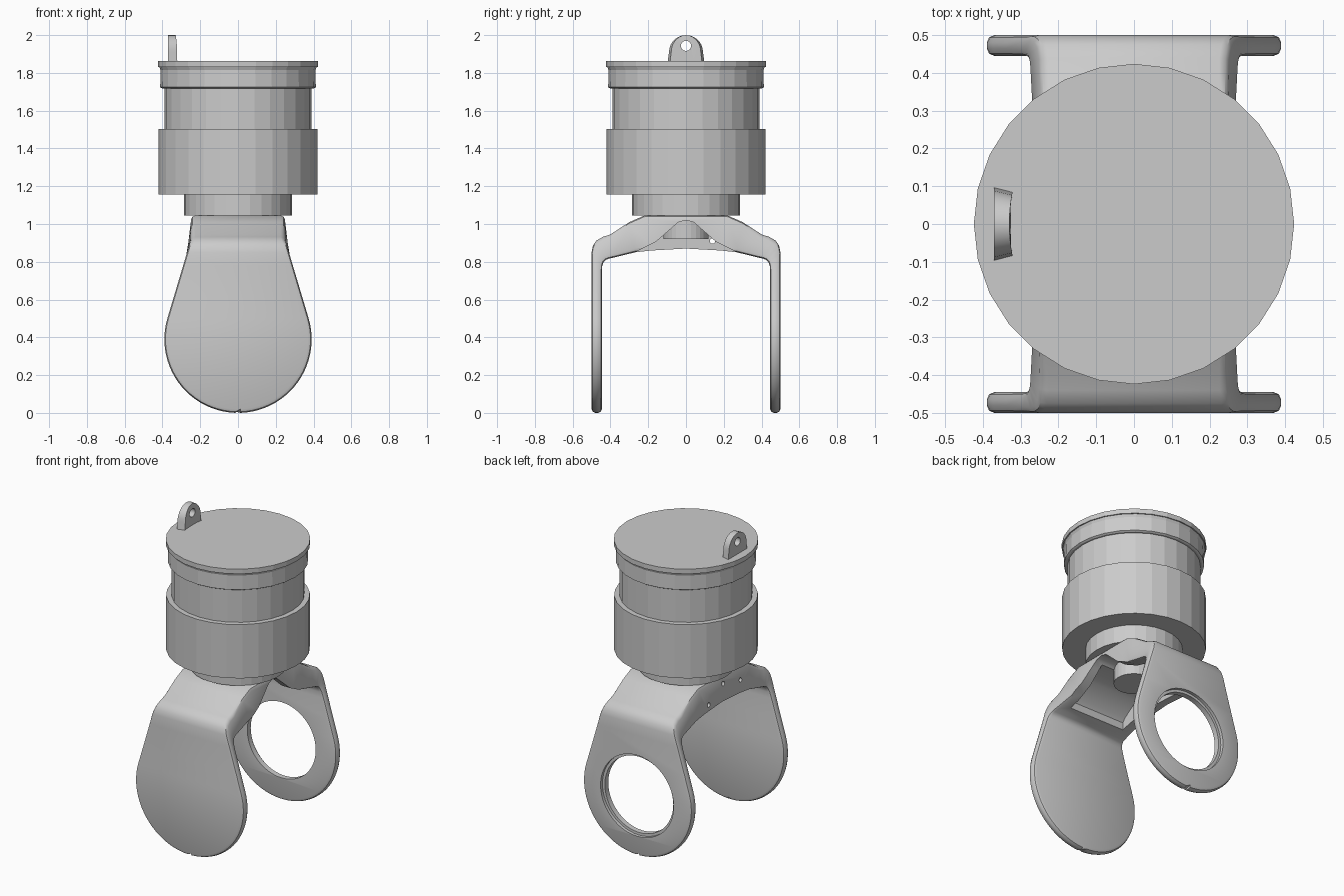
import bpy, bmesh
from math import radians, sin, cos, pi
from mathutils import Vector

default = bpy.data.objects.get("Cube")
if default:
    bpy.data.objects.remove(default, do_unlink=True)


def loft(name, rings):
    """Closed solid through equal rings of points, capped at both ends."""
    bm = bmesh.new()
    loops = [[bm.verts.new(p) for p in ring] for ring in rings]
    for low, high in zip(loops, loops[1:]):
        for i in range(len(low)):
            j = (i + 1) % len(low)
            bm.faces.new((low[i], low[j], high[j], high[i]))
    bm.faces.new(reversed(loops[0]))
    bm.faces.new(loops[-1])
    if bm.calc_volume(signed=True) < 0:
        bmesh.ops.reverse_faces(bm, faces=bm.faces)
    mesh = bpy.data.meshes.new(name)
    bm.to_mesh(mesh)
    bm.free()
    obj = bpy.data.objects.new(name, mesh)
    bpy.context.collection.objects.link(obj)
    return obj


def prism(name, points, axis, start, end):
    """Outline pushed along x or y; the outline's second value is z."""
    if axis == "x":
        return loft(name, [[(t, a, b) for a, b in points] for t in (start, end)])
    return loft(name, [[(a, t, b) for a, b in points] for t in (start, end)])


def lathe(name, profile, sides=28):
    """Turned part from (radius, z) points."""
    turns = [2 * pi * i / sides for i in range(sides)]
    return loft(name, [[(r * cos(t), r * sin(t), z) for t in turns] for r, z in profile])


def arc(ca, cb, r, first, last, count):
    step = (last - first) / count
    return [(ca + r * cos(radians(first + step * i)), cb + r * sin(radians(first + step * i)))
            for i in range(count + 1)]


def circle(ca, cb, r, count):
    return arc(ca, cb, r, 0, 360, count)[:-1]


def mirrored(half):
    """Mirror an outline whose ends may lie on the centre line."""
    return half + [(-a, b) for a, b in reversed(half) if abs(a) > 1e-6]


def cut(obj, cutter):
    mod = obj.modifiers.new("Cut", "BOOLEAN")
    mod.operation, mod.solver, mod.object = "DIFFERENCE", "EXACT", cutter
    bpy.context.view_layer.objects.active = obj
    bpy.ops.object.modifier_apply(modifier=mod.name)
    bpy.data.objects.remove(cutter, do_unlink=True)


def smooth(obj, angle):
    bpy.ops.object.select_all(action="DESELECT")
    obj.select_set(True)
    bpy.context.view_layer.objects.active = obj
    bpy.ops.object.shade_smooth_by_angle(angle=radians(angle))


# Forked bracket: rounded sections swept up an arm and over the bridge
CORNER = [(.02, 0), (.006, .006), (0, .02)]
RADIUS = .39


def half_width(z):
    return max(.246, .374 - .298 * (z - .5))


def section(outer, inner, outer_w, inner_w, tilt=0):
    start, span = Vector(outer), Vector(inner) - Vector(outer)
    depth = span.length
    half = []
    for inset, d in CORNER + [(i, depth - d) for i, d in reversed(CORNER)]:
        y, z = start + span * (d / depth)
        w = outer_w + (inner_w - outer_w) * d / depth
        half.append((w - inset * cos(tilt), y, z - inset * sin(tilt)))
    return half + [(-x, y, z) for x, y, z in reversed(half)]


sections = []
for x, z in arc(0, RADIUS, RADIUS, -88, 16.6, 22):
    tilt = math_tilt = Vector((1, 0)).angle_signed(Vector((x, z - RADIUS))) * -1
    sections.append(section((.5, z), (.445, z), x, x, tilt))
bridge = [
    ((.5, .62), (.445, .62)), ((.5, .78), (.445, .74)), ((.5, .85), (.444, .775)),
    ((.493, .885), (.437, .797)), ((.475, .912), (.425, .81)), ((.44, .932), (.41, .816)),
    ((.40, .945), (.38, .823)), ((.30, 1.01), (.27, .85)), ((.22, 1.045), (.18, .86)),
    ((0, 1.045), (0, .87)),
]
sections += [section(o, i, half_width(o[1]), half_width(i[1])) for o, i in bridge]
sections += [[(x, -y, z) for x, y, z in ring] for ring in reversed(sections[:-1])]
bracket = loft("forked_bracket", sections)

# Hollow underside of the bridge
cut(bracket, prism("recess_cutter", mirrored([(0, 1.0), (.15, .995), (.22, .975), (.32, .905), (.34, .88), (.34, .7)]),
                   "x", -.2, .2))

# Arched opening on the left wall, pin holes on the right wall
arch = mirrored([(0, 1.02), (.04, 1.01), (.08, .975), (.16, .905), (.22, .875), (.28, .845), (.28, .8)])
cut(bracket, prism("arch_cutter", arch, "x", .1, .4))
for y, z in ((.14, .91), (-.02, .985), (-.19, .945)):
    cut(bracket, prism("pin_cutter", circle(y, z, .014, 12), "x", -.4, -.15))

# Round window with a stepped rim in the back arm
cut(bracket, prism("window_cutter", circle(0, RADIUS, .245, 48), "y", .3, .7))
cut(bracket, prism("rim_cutter", circle(0, RADIUS, .262, 48), "y", .48, .7))
smooth(bracket, 35)

# Turned body stack
lathe("swivel_boss", [(.12, .92), (.12, 1.05)])
lathe("neck", [(.285, 1.045), (.285, 1.16)])
lathe("collar", [(.422, 1.155), (.422, 1.503)])
lathe("barrel", [(.39, 1.5), (.39, 1.74)])
lathe("lid_band", [(.402, 1.718), (.412, 1.724), (.41, 1.815), (.418, 1.835)])
lathe("lid", [(.424, 1.832), (.424, 1.863)])

# Lid tab with an eyelet and a hollowed inner face
tab_outline = mirrored([(0, 1.85), (.05, 1.85), (.098, 1.85)] + arc(0, 1.91, .09, 0, 90, 7))
tab = prism("lid_tab", tab_outline, "x", -.37, -.33)
for v in tab.data.vertices:
    if v.co.x > -.35:
        v.co.y *= .87
        v.co.x += 1.2 * v.co.y ** 2
cut(tab, prism("eyelet_cutter", circle(0, 1.943, .027, 16), "x", -.5, -.2))
smooth(tab, 30)
